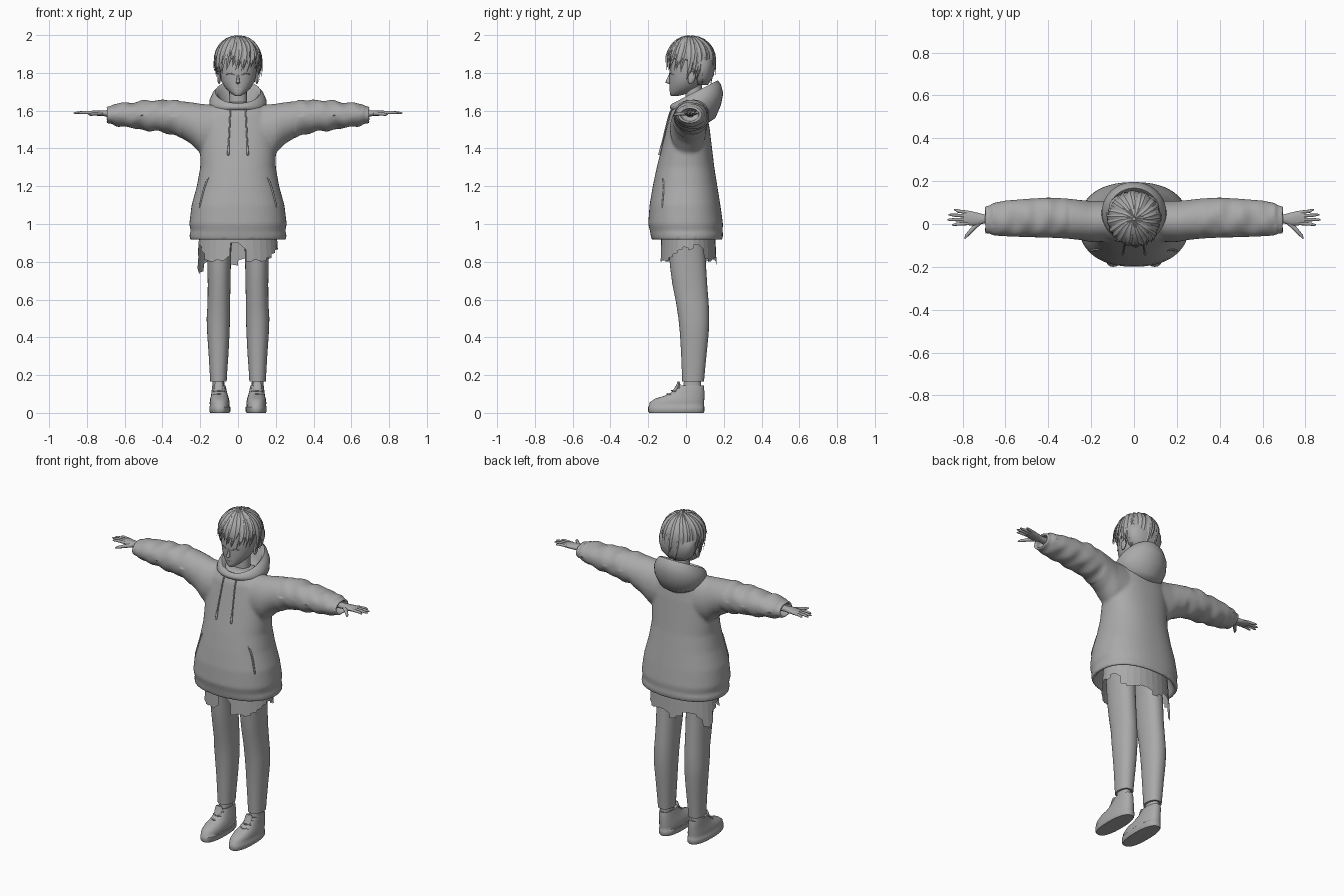
import bpy, bmesh, math, random
from mathutils import Vector
from mathutils.bvhtree import BVHTree

random.seed(4)
cube = bpy.data.objects.get("Cube")
if cube:
    bpy.data.objects.remove(cube)

grey = bpy.data.materials.new("plain_grey")
grey.use_nodes = True
grey.diffuse_color = (0.4, 0.4, 0.4, 1)
grey.node_tree.nodes["Principled BSDF"].inputs["Base Color"].default_value = (0.4, 0.4, 0.4, 1)
SIDES = (("left", 1), ("right", -1))


def finish(name, bm, angle=40):
    bmesh.ops.recalc_face_normals(bm, faces=bm.faces)
    me = bpy.data.meshes.new(name)
    bm.to_mesh(me)
    bm.free()
    me.polygons.foreach_set("use_smooth", [True] * len(me.polygons))
    me.set_sharp_from_angle(angle=math.radians(angle))
    me.materials.append(grey)
    ob = bpy.data.objects.new(name, me)
    bpy.context.collection.objects.link(ob)
    return ob


def skin(bm, rings, caps=True):
    """Bridge a list of closed point rings."""
    rows = [[bm.verts.new(p) for p in r] for r in rings]
    n = len(rows[0])
    for a, b in zip(rows, rows[1:]):
        for i in range(n):
            j = (i + 1) % n
            bm.faces.new((a[i], a[j], b[j], b[i]))
    if caps:
        bm.faces.new(rows[0])
        bm.faces.new(rows[-1])


def loft(bm, rings, axis="z", n=32, power=2.2, side=1, caps=True):
    """Rings: (position, a0, a1, b0, b1, optional position at the b1 side)."""
    out = []
    for t, a0, a1, b0, b1, *tilt in rings:
        ring = []
        for i in range(n):
            ang = math.tau * i / n
            c, s = (math.copysign(abs(v) ** (2 / power), v) for v in (math.cos(ang), math.sin(ang)))
            a = (a0 + a1) / 2 + (a1 - a0) / 2 * c
            b = (b0 + b1) / 2 + (b1 - b0) / 2 * s
            p = t + ((tilt[0] - t) * (s + 1) / 2 if tilt else 0)
            ring.append(Vector((side * a, b, p)) if axis == "z" else Vector((side * p, a, b)))
        out.append(ring)
    skin(bm, out, caps)


def centred(rows):
    """Rings symmetric in x: (z, half width, y front, y back, optional back z)."""
    return [(z, -w, w, f, b, *k) for z, w, f, b, *k in rows]


def tube(name, points, radius, taper=None):
    cu = bpy.data.curves.new(name, "CURVE")
    cu.dimensions = "3D"
    cu.bevel_depth, cu.bevel_resolution, cu.use_fill_caps = radius, 3, True
    sp = cu.splines.new("POLY")
    sp.points.add(len(points) - 1)
    for i, p in enumerate(points):
        sp.points[i].co = (*p, 1)
        sp.points[i].radius = taper[i] if taper else 1
    cu.materials.append(grey)
    ob = bpy.data.objects.new(name, cu)
    bpy.context.collection.objects.link(ob)
    return ob


# Sweatshirt: torso and sleeves fused into one soft volume, hollow at the openings
bm = bmesh.new()
loft(bm, centred([
    (1.02, .2, -.15, .15), (.92, .235, -.165, .175), (.915, .255, -.182, .192), (.945, .257, -.188, .197),
    (.96, .25, -.19, .193), (1.0, .258, -.2, .196), (1.1, .246, -.193, .182), (1.2, .218, -.176, .166),
    (1.3, .2, -.155, .15), (1.4, .2, -.13, .138), (1.5, .2, -.105, .126), (1.58, .18, -.085, .112),
    (1.63, .13, -.06, .1), (1.645, .08, -.03, .08)]), n=48, power=2.3)
SLEEVE = [(0, -.08, .11, 1.32, 1.62), (.2, -.085, .108, 1.375, 1.637), (.25, -.075, .112, 1.425, 1.645),
          (.32, -.068, .12, 1.468, 1.652), (.4, -.064, .124, 1.485, 1.658), (.5, -.062, .118, 1.498, 1.652),
          (.6, -.058, .11, 1.513, 1.642), (.66, -.054, .098, 1.525, 1.635), (.675, -.044, .084, 1.533, 1.622),
          (.7, -.046, .086, 1.53, 1.624), (.7, -.03, .07, 1.545, 1.61), (.65, -.03, .07, 1.545, 1.61)]
for label, s in SIDES:
    loft(bm, SLEEVE, "x", power=2, side=s)
shirt = finish("sweatshirt", bm)
# Gentle folds across the sleeves
remesh = shirt.modifiers.new("fuse", "REMESH")
remesh.mode, remesh.voxel_size, remesh.use_smooth_shade = "VOXEL", .009, True
smooth = shirt.modifiers.new("soften", "SMOOTH")
smooth.iterations = 6
deps = bpy.context.evaluated_depsgraph_get()
fused = bpy.data.meshes.new_from_object(shirt.evaluated_get(deps))
shirt.modifiers.clear()
shirt.data = fused
for v in fused.vertices:
    x = abs(v.co.x)
    if .3 < x < .66:
        fold = math.sin(x * 70 + v.co.z * 25 + v.co.y * 18) + math.sin(x * 43 - v.co.y * 30)
        v.co.z += .003 * fold * math.copysign(1, v.co.z - 1.575)
fused.polygons.foreach_set("use_smooth", [True] * len(fused.polygons))
tree = BVHTree.FromPolygons([v.co for v in fused.vertices], [p.vertices[:] for p in fused.polygons])


def on_front(x, z, lift):
    hit = tree.ray_cast(Vector((x, -1, z)), Vector((0, 1, 0)))[0]
    return Vector((x, (hit.y if hit else -.07) - lift, z))


# Drawstrings and pocket openings laid on the front
for label, s in SIDES:
    path = [on_front(s * (.04 + .012 * k / 8), 1.615 - .25 * k / 8, .006) for k in range(9)]
    tube(label + "_drawstring", path, .004, [1] * 7 + [1.5, 1.5])
    slit = [on_front(s * (.155 + .05 * (k / 8) ** .7), 1.245 - .16 * k / 8, .001) for k in range(9)]
    tube(label + "_pocket_edge", slit, .005, [.3] + [1] * 7 + [.3])

# Hood: rolled shell hanging behind the neck, open at the top
bm = bmesh.new()
loft(bm, centred([
    (1.6, .1, -.06, .11, 1.53), (1.605, .135, -.078, .155, 1.56), (1.615, .152, -.086, .185, 1.63),
    (1.625, .15, -.084, .197, 1.69), (1.635, .135, -.076, .185, 1.74), (1.64, .12, -.068, .168, 1.76),
    (1.635, .108, -.056, .155, 1.745), (1.62, .09, -.045, .135, 1.67), (1.6, .07, -.03, .11, 1.62)]), n=40, power=2)
finish("hood", bm, 60)

# Head and neck
bm = bmesh.new()
loft(bm, centred([
    (1.677, .012, -.078, -.045), (1.684, .026, -.084, -.015), (1.7, .047, -.086, .03), (1.725, .071, -.087, .07),
    (1.76, .09, -.088, .1), (1.8, .098, -.088, .12), (1.86, .102, -.09, .13), (1.92, .09, -.075, .12),
    (1.96, .05, -.03, .08)]), power=2.1)
loft(bm, centred([(1.54, .06, -.01, .1), (1.62, .048, -.005, .085), (1.74, .046, .0, .085)]), n=20)
loft(bm, centred([(1.742, .004, -.09, -.08), (1.748, .011, -.109, -.08), (1.756, .008, -.107, -.08),
                  (1.79, .005, -.092, -.08)]), n=8)
finish("head", bm, 60)
for label, s in SIDES:
    bm = bmesh.new()
    bmesh.ops.create_uvsphere(bm, u_segments=14, v_segments=8, radius=1)
    for v in bm.verts:
        v.co = Vector((s * (.1 + v.co.x * .01), .03 + v.co.y * .02 + v.co.z * .006, 1.775 + v.co.z * .034))
    finish(label + "_ear", bm)
    lid = [(s * (.02 + .045 * k / 5), -.089 + .022 * (k / 5) ** 2, 1.789 + .009 * math.sin(k / 5 * 3)) for k in range(6)]
    tube(label + "_upper_lid", lid, .003, [.4, 1, 1, 1, 1, .4])
tube("mouth", [(.016 * k, -.087 + .002 * abs(k), 1.718) for k in (-1, 0, 1)], .0018)

# Hair: a cap under layered tapering locks that spiral from the crown
bm = bmesh.new()
loft(bm, centred([
    (1.735, .06, .05, .115), (1.77, .1, .03, .138), (1.82, .114, .02, .148), (1.86, .117, .0, .148),
    (1.875, .116, -.09, .147), (1.92, .103, -.078, .132), (1.96, .07, -.046, .1), (1.982, .025, .0, .05)]), n=28)
finish("hair_cap", bm, 60)


def lock(bm, heading, end, width, lift, flick):
    rings, steps = [], 9
    for k in range(steps + 1):
        t = k / steps
        phi = .06 + (end - .06) * t
        over = max(0, phi - math.pi / 2)
        out = (math.sin(phi) if not over else 1 - .2 * over ** 2) * lift + flick * t ** 5
        z = 1.866 + .126 * (math.cos(phi) if not over else -over) * lift
        ang = heading + .22 * math.sin(t * 3)
        radial = Vector((math.cos(ang), math.sin(ang), 0))
        side = Vector((-radial.y, radial.x, 0))
        normal = (radial * math.sin(min(phi, 1.5)) + Vector((0, 0, math.cos(min(phi, 1.5))))).normalized()
        p = Vector((radial.x * .12 * out, .025 + radial.y * .126 * out, z))
        w = width * (math.sin(min(1, t * 1.6 + .1) * 1.57) * max(.03, 1 - t ** 3))
        rings.append([p - side * w, p + normal * w * .35, p + side * w, p - normal * w * .3])
    skin(bm, rings)


bm = bmesh.new()
for count, lift, width in ((26, .98, .021), (24, 1.02, .016), (15, 1.05, .011)):
    for i in range(count):
        a = math.tau * (i + random.uniform(-.3, .3)) / count
        back = math.sin(a)
        reach = .42 + .35 * (1 - max(0, -back)) + .2 * max(0, back)
        drop = reach + random.uniform(-.25, .2) - (lift - .98) * 5
        lock(bm, a, math.pi / 2 + drop, width, lift, random.uniform(-.05, .12))
finish("hair_locks", bm, 35)

# Hands: flat palm, four fingers and a thumb
for label, s in SIDES:
    bm = bmesh.new()
    loft(bm, [(.64, .0, .045, 1.565, 1.605), (.7, .003, .045, 1.57, 1.602), (.735, -.008, .054, 1.572, 1.602),
              (.77, -.006, .062, 1.575, 1.6), (.795, .0, .06, 1.58, 1.597)], "x", 16, side=s)
    finish(label + "_palm", bm)
    for finger, y0, y1, tip in (("index", .003, -.004, .85), ("middle", .021, .02, .87),
                                ("ring", .038, .043, .865), ("little", .054, .066, .84)):
        tube(f"{label}_{finger}_finger", [(s * .775, y0, 1.589), (s * (.8 + tip) / 2, (y0 + y1) / 2, 1.59),
             (s * (tip - .008), y1, 1.588), (s * tip, y1, 1.587)], .0085, [1, .9, .65, .3])
    tube(label + "_thumb", [(s * .72, .01, 1.585), (s * .755, -.025, 1.583), (s * .782, -.055, 1.58),
         (s * .79, -.068, 1.579)], .01, [1.2, 1, .75, .3])

# Torn undershirt hem: a tube whose lower edge steps up and down around the body
HEM = [.86, .89, .89, .82, .8, .81, .82, .82, .78, .8, .83, .83, .81, .75, .73, .83,
       .87, .89, .86, .81, .8, .81, .8, .9, .9, .8, .81, .8, .82, .84, .86, .88]
bm = bmesh.new()
n = len(HEM)


def hem_point(i, z):
    a, flare = math.tau * i / n, 1 + (.95 - z) * .35
    return bm.verts.new((.205 * flare * math.cos(a), .012 + .142 * flare * math.sin(a), z))


for i, z in enumerate(HEM):
    bm.faces.new([hem_point(i, z), hem_point(i + 1, z + (HEM[(i + 1) % n] - z) * .35),
                  hem_point(i + 1, 1), hem_point(i, 1)])
finish("torn_hem", bm, 60)

# Legs, socks and shoes
for label, s in SIDES:
    bm = bmesh.new()
    loft(bm, [(1.0, .01, .17, -.1, .1), (.88, .035, .163, -.092, .1), (.78, .038, .162, -.085, .106),
              (.68, .04, .16, -.072, .112), (.58, .042, .161, -.052, .12), (.5, .042, .166, -.04, .123),
              (.42, .045, .163, -.032, .12), (.32, .05, .156, -.026, .11), (.22, .057, .15, -.022, .1),
              (.165, .06, .147, -.02, .095), (.165, .072, .136, -.01, .085), (.2, .075, .134, 0, .08)], side=s)
    finish(label + "_leg", bm)
    bm = bmesh.new()
    loft(bm, [(.08, .07, .135, -.02, .08), (.2, .074, .134, -.008, .08)], n=20, side=s)
    finish(label + "_sock", bm)
    bm = bmesh.new()
    loft(bm, [(0, .046, .147, -.195, .092), (.008, .041, .152, -.2, .097), (.032, .041, .152, -.2, .097),
              (.036, .045, .149, -.197, .095), (.055, .044, .15, -.192, .096), (.075, .048, .147, -.165, .097),
              (.09, .053, .143, -.115, .097), (.11, .058, .14, -.075, .097), (.132, .063, .138, -.05, .096),
              (.145, .066, .136, -.038, .094), (.14, .075, .13, -.02, .08)], power=2.4, side=s)
    loft(bm, [(.1, .08, .124, -.08, -.04), (.15, .078, .126, -.05, -.03), (.165, .085, .119, -.046, -.034)], n=12, side=s)
    finish(label + "_shoe", bm)
    for k in range(3):
        y, z = -.1 + .024 * k, .101 + .017 * k
        tube(f"{label}_lace_{k + 1}", [(s * .072, y + .02, z - .004), (s * .1, y, z), (s * .128, y + .02, z - .004)], .0035)
